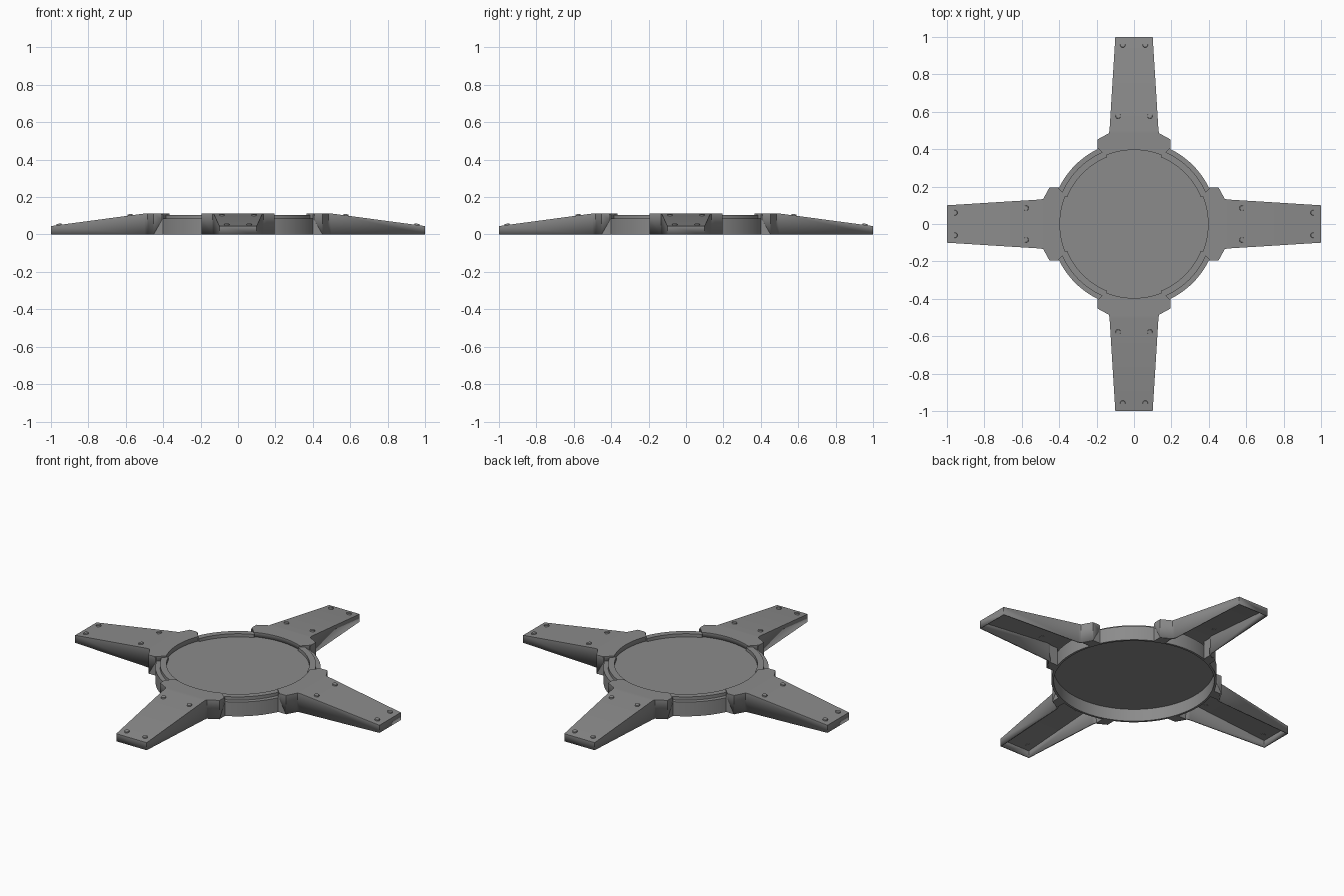
import bpy, bmesh
from math import sin, cos, pi, radians, atan2
from mathutils import Matrix, Vector

old = bpy.data.objects.get("Cube")
if old:
    bpy.data.objects.remove(old, do_unlink=True)

# Single metal colour
metal = bpy.data.materials.new("grey_metal")
metal.use_nodes = True
grey = (0.26, 0.26, 0.26, 1)
metal.diffuse_color = grey
metal.node_tree.nodes["Principled BSDF"].inputs["Base Color"].default_value = grey

TOP, SHELF, RIM = 0.112, 0.085, 0.104
TIP = 0.045
BREAK = 0.5      # distance where the leg starts to slope
SEAT = 0.396     # radius of the recessed plate


def finish(bm, name, recalc=True):
    if recalc:
        bmesh.ops.recalc_face_normals(bm, faces=bm.faces)
    mesh = bpy.data.meshes.new(name)
    bm.to_mesh(mesh)
    bm.free()
    mesh.materials.append(metal)
    obj = bpy.data.objects.new(name, mesh)
    bpy.context.collection.objects.link(obj)
    bpy.ops.object.select_all(action='DESELECT')
    obj.select_set(True)
    bpy.context.view_layer.objects.active = obj
    bpy.ops.object.shade_smooth_by_angle(angle=radians(30))
    return obj


def lathe(name, profile, start, sweep, steps, closed):
    """Spin a closed (r, z) profile about the z axis."""
    bm = bmesh.new()
    verts = [bm.verts.new((r * cos(start), r * sin(start), z)) for r, z in profile]
    edges = [bm.edges.new((a, b)) for a, b in zip(verts, verts[1:])]
    if closed:
        edges.append(bm.edges.new((verts[-1], verts[0])))
    geom = bmesh.ops.spin(bm, geom=verts + edges, cent=(0, 0, 0), axis=(0, 0, 1),
                          angle=sweep, steps=steps)["geom_last"]
    if closed:
        bm.faces.new(verts)
        bm.faces.new([v for v in geom if isinstance(v, bmesh.types.BMVert)])
    bmesh.ops.remove_doubles(bm, verts=bm.verts, dist=0.0001)
    return finish(bm, name)


# Hub: recessed round plate with a hanging outer wall, hollow below
lathe("hub", [(0, SHELF), (0.445, SHELF), (0.445, 0), (0.432, 0),
              (0.432, 0.073), (0, 0.073)], 0, 2 * pi, 96, False)

# Raised rim arcs between the legs
for i in range(4):
    lathe("rim_arc", [(0.385, 0.08), (0.385, RIM), (0.42, RIM), (0.42, 0.08)],
          radians(22 + 90 * i), radians(46), 12, True)


def top_z(y):
    return TOP + (TIP - TOP) * max(0, y - BREAK) / (1 - BREAK)


def leg(angle):
    turn = Matrix.Rotation(angle, 4, 'Z')
    bm = bmesh.new()
    # Right half outline from lip to tip, mirrored for the left half
    side = [(0.195, 0.408), (0.195, 0.452), (0.135, 0.485), (0.131, BREAK), (0.1, 1)]
    arc = [(SEAT * sin(radians(a)), SEAT * cos(radians(a)))
           for a in (-22.5 + 45 * k / 12 for k in range(13))]
    outline = arc + side + [(-x, y) for x, y in reversed(side)]
    upper = [bm.verts.new((x, y, top_z(y))) for x, y in outline]
    # The lip stops on the plate, the rest reaches the ground
    lower = [bm.verts.new((x, y, 0.078 if y < 0.41 else 0)) for x, y in outline]
    n, a = len(outline), len(arc)
    tip = upper[a + 3:a + 7]
    bm.faces.new(tip[::-1])
    bm.faces.new((upper[:a + 4] + upper[a + 6:])[::-1])
    for i in range(n):
        j = (i + 1) % n
        bm.faces.new((upper[i], upper[j], lower[j], lower[i]))
    bmesh.ops.recalc_face_normals(bm, faces=bm.faces)
    bm.normal_update()
    if max(bm.faces, key=lambda f: f.calc_area()).normal.z < 0:
        bmesh.ops.reverse_faces(bm, faces=bm.faces)
    bm.transform(turn)
    obj = finish(bm, "leg", False)
    shell = obj.modifiers.new("shell", 'SOLIDIFY')
    shell.thickness = 0.008
    shell.offset = -1

    # Shoulder blocks beside the hub wall
    for s in (-1, 1):
        bm = bmesh.new()
        plan = [(0.135, 0.425), (0.194, 0.4), (0.194, 0.451), (0.135, 0.484)]
        face = bm.faces.new([bm.verts.new((s * x, y, 0)) for x, y in plan])
        up = bmesh.ops.extrude_face_region(bm, geom=[face])["geom"]
        bmesh.ops.translate(bm, vec=(0, 0, TOP - 0.004),
                            verts=[v for v in up if isinstance(v, bmesh.types.BMVert)])
        bm.transform(turn)
        finish(bm, "shoulder_block")

    # Bolts lying flush with the sloping top
    tilt = Matrix.Rotation(atan2(TIP - TOP, 1 - BREAK), 4, 'X')
    for x, y in ((0.06, 0.957), (0.085, 0.577)):
        for s in (-1, 1):
            bm = bmesh.new()
            bmesh.ops.create_cone(bm, cap_ends=True, segments=12, radius1=0.015,
                                  radius2=0.013, depth=0.014)
            bm.transform(turn @ Matrix.Translation(Vector((s * x, y, top_z(y)))) @ tilt)
            finish(bm, "bolt")


for i in range(4):
    leg(i * pi / 2)
